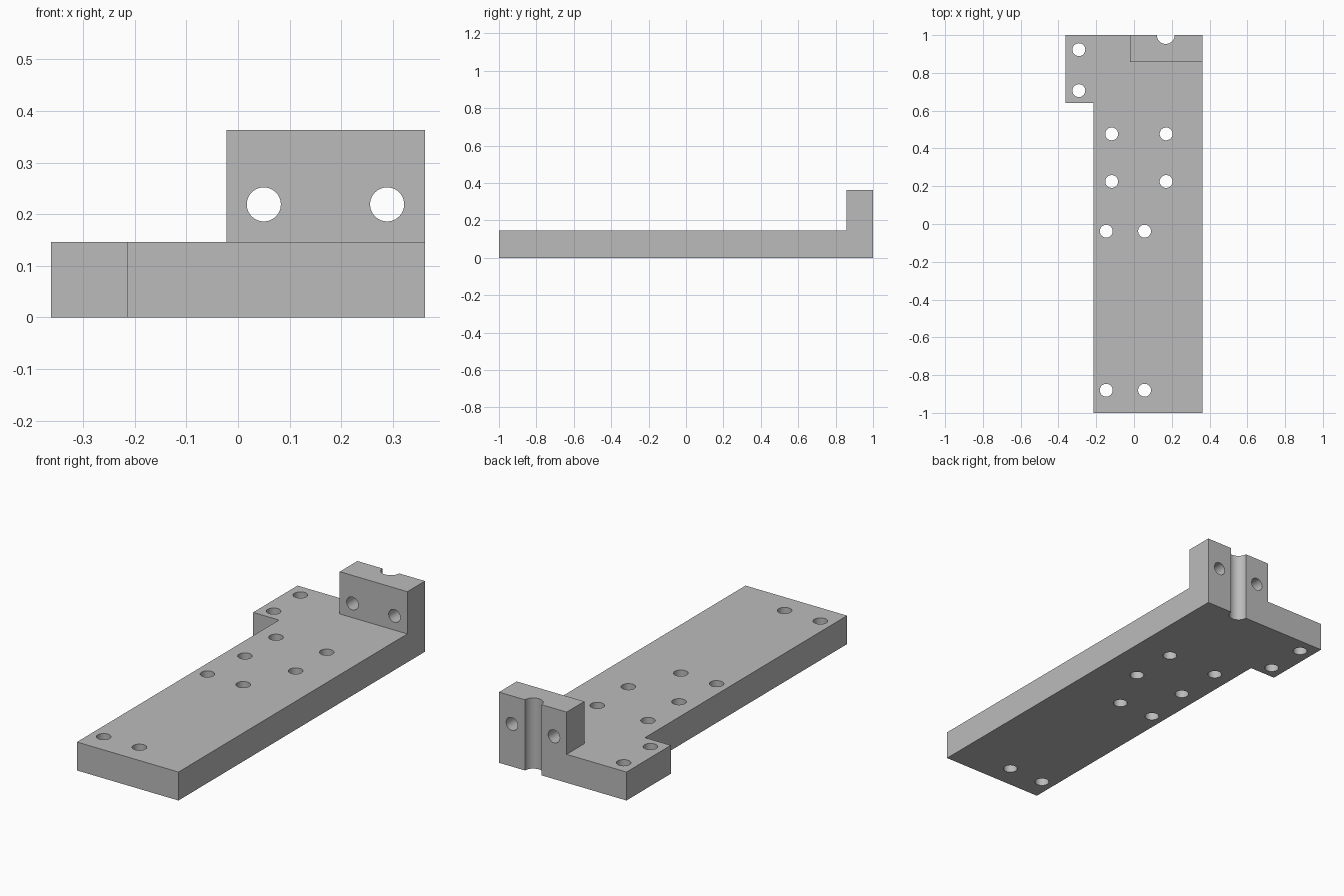
import bpy
import bmesh
from math import radians
from mathutils import Matrix

if "Cube" in bpy.data.objects:
    bpy.data.objects.remove(bpy.data.objects["Cube"])

TOP, BACK, PLATE = 0.363, 1.0, 0.146
HOLE = 0.034

grey = bpy.data.materials.new("plain grey")
grey.use_nodes = True
colour = (0.5, 0.5, 0.5, 1)
grey.diffuse_color = colour
grey.node_tree.nodes["Principled BSDF"].inputs["Base Color"].default_value = colour


def make_object(name, bm):
    mesh = bpy.data.meshes.new(name)
    bmesh.ops.recalc_face_normals(bm, faces=bm.faces)
    bm.to_mesh(mesh)
    bm.free()
    mesh.materials.append(grey)
    obj = bpy.data.objects.new(name, mesh)
    bpy.context.collection.objects.link(obj)
    return obj


def prism(name, outline, height):
    bm = bmesh.new()
    base = bm.faces.new([bm.verts.new((x, y, 0)) for x, y in outline])
    top = bmesh.ops.extrude_face_region(bm, geom=[base])["geom"]
    verts = [v for v in top if isinstance(v, bmesh.types.BMVert)]
    bmesh.ops.translate(bm, verts=verts, vec=(0, 0, height))
    return make_object(name, bm)


def cylinder(bm, centre, radius, depth, tilt=0):
    matrix = Matrix.Translation(centre) @ Matrix.Rotation(radians(tilt), 4, "X")
    bmesh.ops.create_cone(bm, cap_ends=True, segments=48, radius1=radius,
                          radius2=radius, depth=depth, matrix=matrix)


def combine(target, tool, operation):
    bpy.context.view_layer.objects.active = target
    mod = target.modifiers.new(operation.lower(), "BOOLEAN")
    mod.operation = operation
    mod.solver = "EXACT"
    mod.object = tool
    bpy.ops.object.modifier_apply(modifier=mod.name)
    bpy.data.objects.remove(tool)


# Base plate with a side tab at the back
bracket = prism("mounting_bracket", [
    (-0.215, -1), (0.362, -1), (0.362, BACK), (-0.362, BACK),
    (-0.362, 0.64), (-0.215, 0.64)], PLATE)

# Upright block at the back left corner
upright = prism("upright_block", [
    (-0.022, 0.857), (0.362, 0.857), (0.362, BACK), (-0.022, BACK)], TOP)
combine(bracket, upright, "UNION")

# Vertical holes: tab pair, then rows of two along the plate
holes = [(-0.292, 0.923), (-0.292, 0.706)]
for y in (0.477, 0.225):
    holes += [(-0.118, y), (0.17, y)]
for y in (-0.038, -0.88):
    holes += [(-0.147, y), (0.056, y)]
bm = bmesh.new()
for x, y in holes:
    cylinder(bm, (x, y, PLATE / 2), HOLE, 0.3)

# Half-round groove down the back of the upright
cylinder(bm, (0.168, BACK, TOP / 2), 0.047, 0.6)

# Cross holes through the upright, either side of the groove
for x in (0.05, 0.289):
    cylinder(bm, (x, 0.93, 0.219), 0.033, 0.4, 90)
combine(bracket, make_object("hole_cutters", bm), "DIFFERENCE")

# Round bores shade smooth, all edges stay crisp
bpy.ops.object.select_all(action="DESELECT")
bracket.select_set(True)
bpy.context.view_layer.objects.active = bracket
bpy.ops.object.shade_smooth_by_angle(angle=radians(30))
